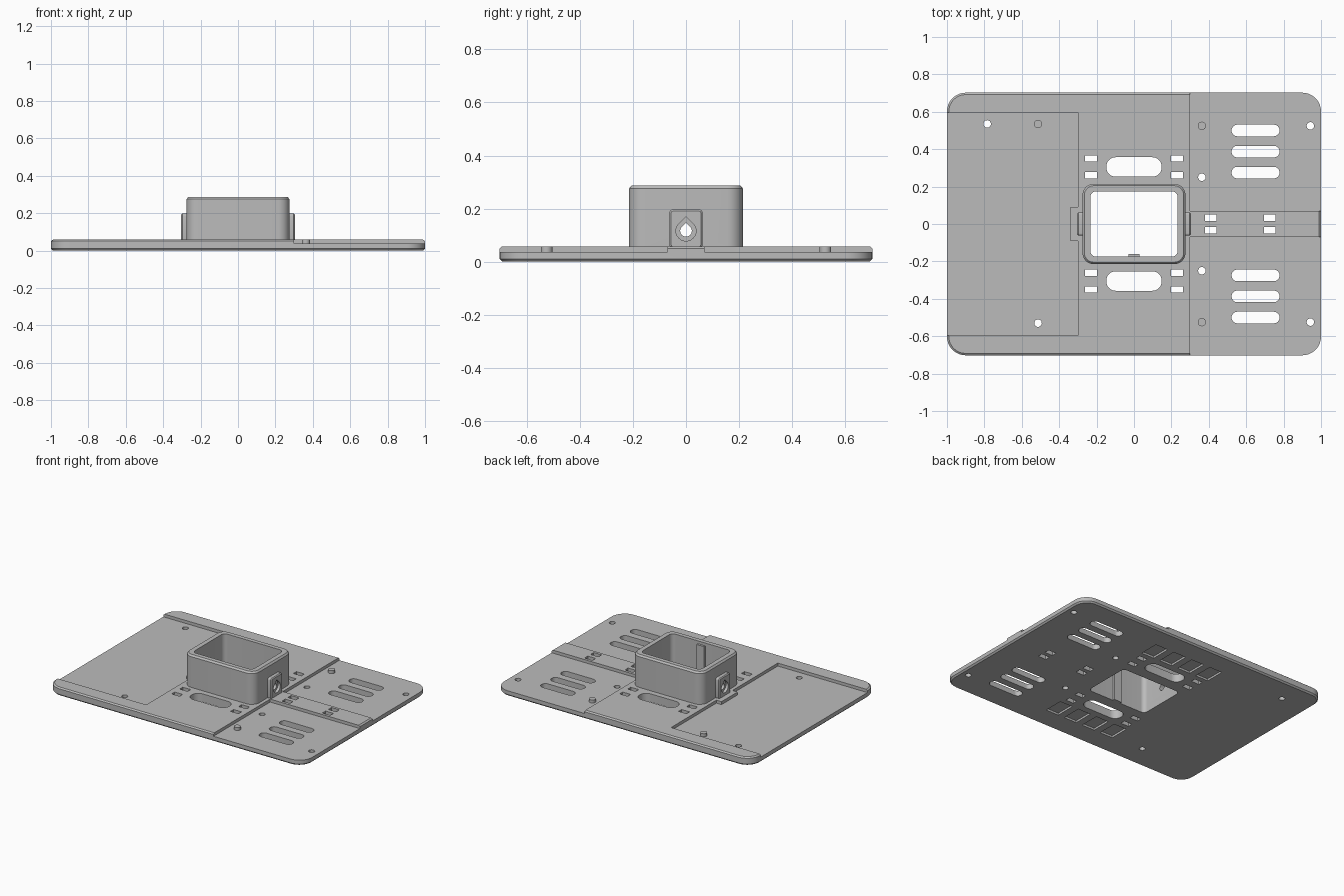
import bpy, bmesh, math
from mathutils import Matrix

if "Cube" in bpy.data.objects:
    bpy.data.objects.remove(bpy.data.objects["Cube"], do_unlink=True)

grey = bpy.data.materials.new("plain grey")
grey.use_nodes = True
GREY = (0.5, 0.5, 0.5, 1)
grey.diffuse_color = GREY
grey.node_tree.nodes["Principled BSDF"].inputs["Base Color"].default_value = GREY

TOP, LOW, RIM = 0.058, 0.037, 0.287
X_AXIS = Matrix(((0, 0, 1), (1, 0, 0), (0, 1, 0))).to_4x4()  # profile (y, z) swept along x


def rounded(w, d, r, cx=0, cy=0, n=8):
    """Outline of a rounded rectangle with half sizes w and d."""
    pts = []
    for q, (sx, sy) in enumerate(((1, 1), (-1, 1), (-1, -1), (1, -1))):
        for i in range(n + 1):
            a = (q + i / n) * math.pi / 2
            pts.append((cx + sx * (w - r) + r * math.cos(a), cy + sy * (d - r) + r * math.sin(a)))
    return pts


def rect(w, d, cx=0, cy=0):
    return [(cx - w, cy - d), (cx + w, cy - d), (cx + w, cy + d), (cx - w, cy + d)]


def circle(r, cx, cy, n=24):
    return [(cx + r * math.cos(i * math.tau / n), cy + r * math.sin(i * math.tau / n)) for i in range(n)]


def teardrop(r, cz, n=18):
    """Circle with a pointed 45 degree top."""
    arc = [math.radians(135 + 270 * i / n) for i in range(n + 1)]
    return [(r * math.cos(a), cz + r * math.sin(a)) for a in arc] + [(0, cz + r * math.sqrt(2))]


def loft(bm, rings, matrix=Matrix()):
    """Closed solid through (outline, height) rings."""
    loops = [[bm.verts.new(matrix @ Matrix.Translation((x, y, z)).translation) for x, y in pts]
             for pts, z in rings]
    bm.faces.new(loops[0][::-1])
    bm.faces.new(loops[-1])
    for a, b in zip(loops, loops[1:]):
        for i in range(len(a)):
            j = (i + 1) % len(a)
            bm.faces.new((a[i], a[j], b[j], b[i]))


def prism(bm, pts, z0, z1, matrix=Matrix()):
    loft(bm, [(pts, z0), (pts, z1)], matrix)


def finish(name, bm, cutters=()):
    bmesh.ops.recalc_face_normals(bm, faces=bm.faces)
    mesh = bpy.data.meshes.new(name)
    bm.to_mesh(mesh)
    bm.free()
    mesh.materials.append(grey)
    ob = bpy.data.objects.new(name, mesh)
    bpy.context.collection.objects.link(ob)
    bpy.ops.object.select_all(action="DESELECT")
    ob.select_set(True)
    bpy.context.view_layer.objects.active = ob
    for cutter in cutters:
        mod = ob.modifiers.new("cut", "BOOLEAN")
        mod.operation, mod.solver, mod.object = "DIFFERENCE", "EXACT", cutter
        bpy.ops.object.modifier_apply(modifier=mod.name)
    bpy.ops.object.shade_smooth_by_angle(angle=math.radians(30))
    return ob


def cutter(name, bm):
    ob = finish(name, bm)
    ob.hide_render = True
    return ob


# Cutter for the stepped levels: tray on one end, low areas beside the spine on the other
levels = bmesh.new()
prism(levels, [(-1.2, -0.595), (-0.3, -0.595), (-0.3, -0.09), (-0.34, -0.09),
               (-0.34, 0.09), (-0.3, 0.09), (-0.3, 0.595), (-1.2, 0.595)], LOW, 0.2)
for s in (1, -1):
    prism(levels, rect(0.45, 0.365, 0.75, s * 0.435), LOW, 0.2)
levels = cutter("level_cutter", levels)

# Cutter for through holes, slots and underside pockets
holes = bmesh.new()
prism(holes, rounded(0.233, 0.175, 0.03), -0.1, 0.2)
for s in (1, -1):
    prism(holes, rounded(0.148, 0.052, 0.05, 0, s * 0.305), -0.1, 0.2)
    for y in (0.275, 0.387, 0.5):
        prism(holes, rounded(0.128, 0.031, 0.03, 0.65, s * y), -0.1, 0.2)
    for x in (-0.23, 0.23):
        for y in (0.26, 0.35):
            prism(holes, rect(0.031, 0.017, x, s * y), -0.1, 0.2)
    for x in (0.41, 0.725):
        prism(holes, rect(0.031, 0.018, x, s * 0.033), -0.1, 0.2)
    for i in range(4):
        prism(holes, rect(0.05, 0.07, -0.225 + 0.15 * i, s * 0.475), -0.1, 0.014)
for x, y in ((-0.785, 0.535), (-0.513, -0.53), (0.363, 0.25), (0.363, -0.25), (0.943, 0.525), (0.943, -0.525)):
    prism(holes, circle(0.02, x, y), -0.1, 0.2)
holes = cutter("hole_cutter", holes)

# Base plate with chamfered rims
plate = bmesh.new()
inner, outer = rounded(0.99, 0.692, 0.09), rounded(1, 0.702, 0.1)
loft(plate, [(inner, 0), (outer, 0.01), (outer, TOP - 0.008), (inner, TOP)])
finish("base_plate", plate, (levels, holes))

# Locating pegs
for name, x, y in (("front_peg", 0.363, -0.525), ("back_peg", 0.363, 0.525), ("tray_peg", -0.513, 0.535)):
    peg = bmesh.new()
    prism(peg, circle(0.022, x, y), LOW - 0.01, TOP)
    finish(name, peg)

# Cutters for the housing cavity and the pointed side holes
cavity = bmesh.new()
prism(cavity, rounded(0.233, 0.175, 0.03), -0.1, 0.5)
cavity = cutter("cavity_cutter", cavity)
bore = bmesh.new()
prism(bore, teardrop(0.022, 0.116), -0.5, 0.5, X_AXIS)
bore = cutter("bore_cutter", bore)
sink = bmesh.new()
for s in (1, -1):
    prism(sink, teardrop(0.038, 0.116), s * 0.285, s * 0.4, X_AXIS)
sink = cutter("counterbore_cutter", sink)

# Open housing with chamfered rim
housing = bmesh.new()
wall = rounded(0.275, 0.215, 0.06)
loft(housing, [(wall, TOP - 0.001), (wall, RIM - 0.012), (rounded(0.265, 0.205, 0.05), RIM)])
finish("housing", housing, (cavity, bore))

# Key rib inside the front wall
key = bmesh.new()
prism(key, rect(0.03, 0.008, 0, -0.168), 0, RIM - 0.02)
finish("inner_key", key)

# Side bosses around the pointed holes
for name, s in (("left_boss", 1), ("right_boss", -1)):
    boss = bmesh.new()
    big = rounded(0.062, 0.073, 0.012, 0, 0.124, 4)
    small = rounded(0.056, 0.067, 0.008, 0, 0.124, 4)
    loft(boss, [(big, s * 0.262), (big, s * 0.298), (small, s * 0.304)], X_AXIS)
    finish(name, boss, (sink, bore))
